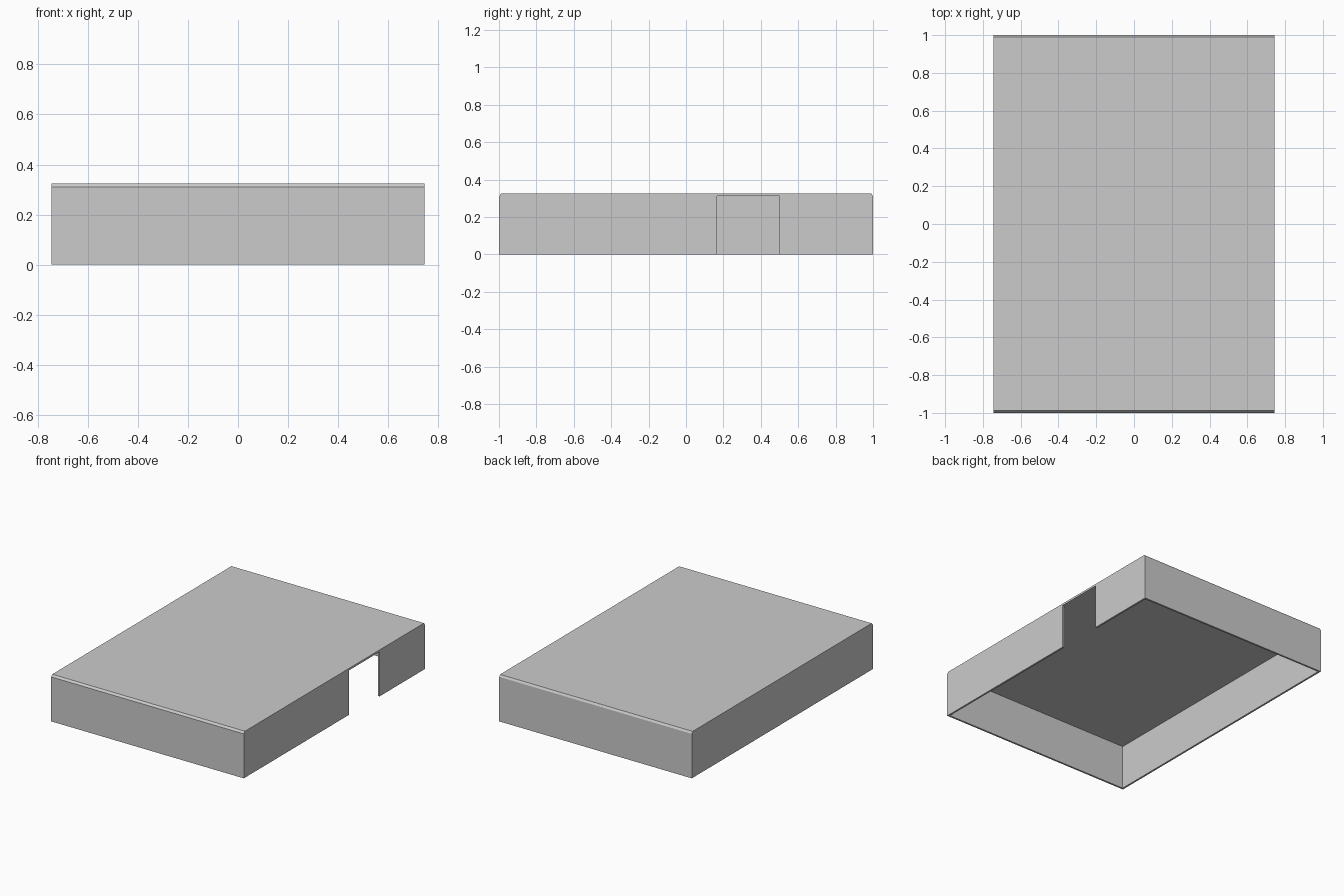
import bpy, bmesh

if "Cube" in bpy.data.objects:
    bpy.data.objects.remove(bpy.data.objects["Cube"])

HX, HY, H = 0.745, 1.0, 0.325   # half width, half length, height
T = 0.013                       # sheet thickness
EAVE = 0.311                    # top of the walls, underside of the roof


def new_object(name, bm):
    bmesh.ops.recalc_face_normals(bm, faces=bm.faces)
    mesh = bpy.data.meshes.new(name)
    bm.to_mesh(mesh)
    bm.free()
    obj = bpy.data.objects.new(name, mesh)
    bpy.context.collection.objects.link(obj)
    return obj


def prism(name, profile, x0, x1):
    """Extrude a (y, z) profile along x."""
    bm = bmesh.new()
    face = bm.faces.new([bm.verts.new((x0, y, z)) for y, z in profile])
    geom = bmesh.ops.extrude_face_region(bm, geom=[face])["geom"]
    verts = [v for v in geom if isinstance(v, bmesh.types.BMVert)]
    bmesh.ops.translate(bm, verts=verts, vec=(x1 - x0, 0, 0))
    return new_object(name, bm)


def box(name, x0, x1, y0, y1, z0, z1):
    return prism(name, [(y0, z0), (y1, z0), (y1, z1), (y0, z1)], x0, x1)


def cut(target, cutter):
    cutter.hide_render = True
    cutter.hide_viewport = True
    mod = target.modifiers.new(cutter.name, 'BOOLEAN')
    mod.operation = 'DIFFERENCE'
    mod.solver = 'EXACT'
    mod.object = cutter


# Cover shell: flat roof with chamfered front and back edges
shell = prism("cover_shell",
              [(-HY, 0), (HY, 0), (HY, EAVE), (HY - 0.009, H),
               (-HY + 0.012, H), (-HY, EAVE)], -HX, HX)

# Hollow interior, open at the bottom
cut(shell, box("interior_cutter", -HX + T, HX - T, -HY + T, HY - T, -0.1, EAVE))

# Doorway in the right wall
cut(shell, box("doorway_cutter", HX - 0.1, HX + 0.1, 0.165, 0.5, -0.1, EAVE))
